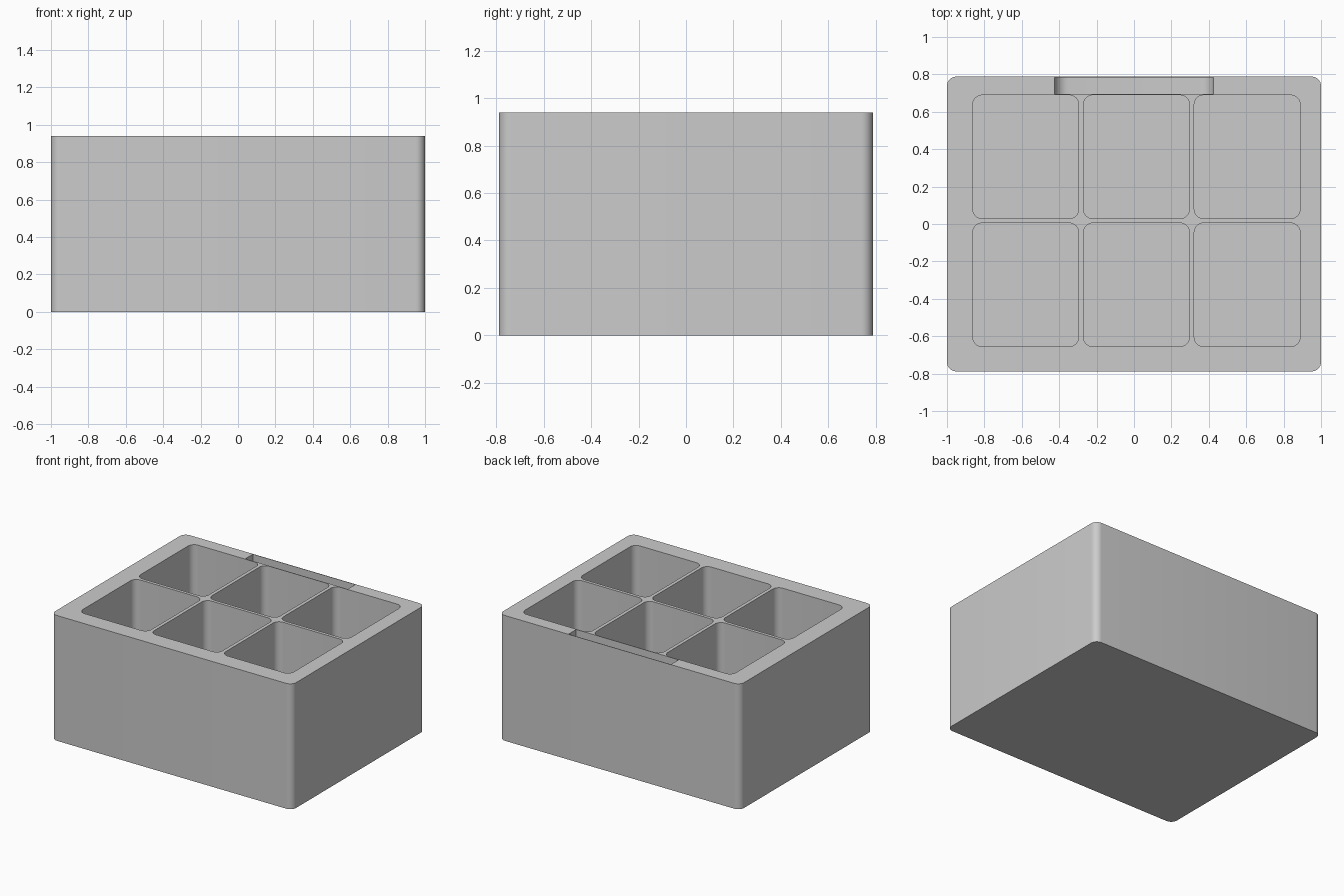
import bpy, bmesh, math
from mathutils import Vector

if "Cube" in bpy.data.objects:
    bpy.data.objects.remove(bpy.data.objects["Cube"])

WIDTH, DEPTH, HEIGHT = 2.0, 1.576, 0.94
FLOOR = 0.05

grey = bpy.data.materials.new("plain grey")
grey.diffuse_color = (0.6, 0.6, 0.6, 1)
grey.use_nodes = True
grey.node_tree.nodes["Principled BSDF"].inputs["Base Color"].default_value = grey.diffuse_color


def rounded_outline(x0, x1, y0, y1, r, steps=8):
    """Counter-clockwise rectangle with rounded corners."""
    pts = []
    corners = [(x1 - r, y1 - r), (x0 + r, y1 - r), (x0 + r, y0 + r), (x1 - r, y0 + r)]
    for k, (cx, cy) in enumerate(corners):
        for i in range(steps + 1):
            a = math.pi / 2 * (k + i / steps)
            pts.append((cx + r * math.cos(a), cy + r * math.sin(a)))
    return pts


def prism(name, start, sweep):
    """Solid swept from a closed loop of 3D points."""
    bm = bmesh.new()
    face = bm.faces.new([bm.verts.new(p) for p in start])
    ext = bmesh.ops.extrude_face_region(bm, geom=[face], use_keep_orig=True)
    moved = [v for v in ext["geom"] if isinstance(v, bmesh.types.BMVert)]
    bmesh.ops.translate(bm, verts=moved, vec=Vector(sweep))
    bmesh.ops.recalc_face_normals(bm, faces=bm.faces)
    mesh = bpy.data.meshes.new(name)
    bm.to_mesh(mesh)
    bm.free()
    mesh.materials.append(grey)
    obj = bpy.data.objects.new(name, mesh)
    bpy.context.collection.objects.link(obj)
    return obj


def upright(name, x0, x1, y0, y1, z0, z1, r):
    loop = [(x, y, z0) for x, y in rounded_outline(x0, x1, y0, y1, r)]
    return prism(name, loop, (0, 0, z1 - z0))


# Outer block with rounded vertical corners
box = upright("divided_box", -WIDTH / 2, WIDTH / 2, -DEPTH / 2, DEPTH / 2, 0, HEIGHT, 0.05)

# Six compartments, slightly off centre in the block
cutters = []
for col in range(3):
    for row in range(2):
        x, y = -0.862 + 0.592 * col, -0.655 + 0.684 * row
        cutters.append(upright("compartment_cutter", x, x + 0.566, y, y + 0.66,
                               FLOOR, HEIGHT + 0.2, 0.05))

# Slot in the rear rim, with rounded lower corners and a thin skin each side
slot = [(x, 0.694, z) for x, z in
        rounded_outline(-0.425, 0.425, HEIGHT - 0.3, HEIGHT + 0.2, 0.075)]
cutters.append(prism("slot_cutter", slot, (0, 0.09, 0)))

bpy.context.view_layer.objects.active = box
box.select_set(True)
for cutter in cutters:
    cut = box.modifiers.new("cut", "BOOLEAN")
    cut.operation = "DIFFERENCE"
    cut.solver = "EXACT"
    cut.object = cutter
    bpy.ops.object.modifier_apply(modifier=cut.name)
    bpy.data.objects.remove(cutter)

bpy.ops.object.shade_smooth_by_angle(angle=math.radians(30))
